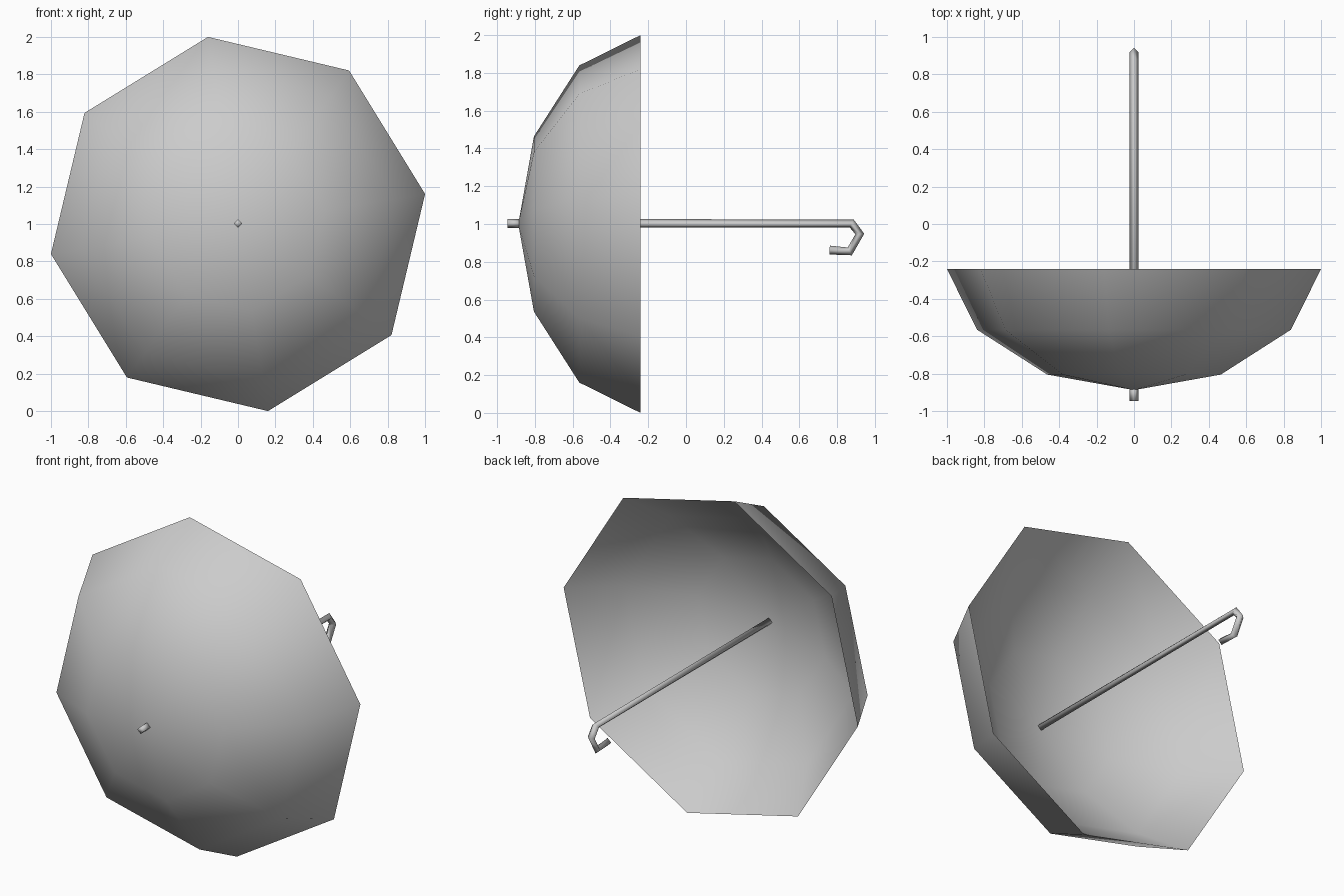
import bpy, bmesh, math
from mathutils import Vector

if "Cube" in bpy.data.objects:
    bpy.data.objects.remove(bpy.data.objects["Cube"])

grey = bpy.data.materials.new("plain grey")
grey.diffuse_color = (0.6, 0.6, 0.6, 1)
grey.use_nodes = True
grey.node_tree.nodes["Principled BSDF"].inputs["Base Color"].default_value = grey.diffuse_color


def finish(name, bm):
    mesh = bpy.data.meshes.new(name)
    bm.to_mesh(mesh)
    bm.free()
    mesh.materials.append(grey)
    for p in mesh.polygons:
        p.use_smooth = True
    obj = bpy.data.objects.new(name, mesh)
    bpy.context.collection.objects.link(obj)
    return obj


def tube(name, path, radius):
    """Four-sided tube with closed ends along a path of (y, z) points at x = 0."""
    pts = [Vector((0, y, z)) for y, z in path]
    bm = bmesh.new()
    side = Vector((1, 0, 0))
    rings = []
    for i, p in enumerate(pts):
        a = (p - pts[i - 1]).normalized() if i else (pts[1] - p).normalized()
        b = (pts[i + 1] - p).normalized() if i < len(pts) - 1 else a
        up = side.cross((a + b).normalized())
        rings.append([bm.verts.new(p + radius * d) for d in (side, up, -side, -up)])
    for r, s in zip(rings, rings[1:]):
        for k in range(4):
            bm.faces.new((r[k], r[(k + 1) % 4], s[(k + 1) % 4], s[k]))
    bm.faces.new(rings[0])
    bm.faces.new(rings[-1])
    bmesh.ops.recalc_face_normals(bm, faces=bm.faces)
    return finish(name, bm)


def dome(name, profile, apex_y, facing):
    """Eight-sided open dome from (radius, y) rings; facing 1 is outward, -1 inward."""
    sides, turn = 8, math.radians(9.1)
    bm = bmesh.new()
    rings = [[bm.verts.new((r * math.cos(turn + k * math.tau / sides), y,
                            1 + r * math.sin(turn + k * math.tau / sides)))
              for k in range(sides)] for r, y in profile]
    apex = bm.verts.new((0, apex_y, 1))
    for k in range(sides):
        n = (k + 1) % sides
        for a, b in zip(rings, rings[1:]):
            bm.faces.new((a[k], a[n], b[n], b[k]))
        bm.faces.new((rings[-1][k], rings[-1][n], apex))
    bm.normal_update()
    for f in bm.faces:
        if facing * f.normal.dot(f.calc_center_median() - Vector((0, -0.1, 1))) < 0:
            f.normal_flip()
    return finish(name, bm)


# Canopy: outer skin, and a lining that thickens away from the thin rim
rim = (1.013, -0.24)
dome("canopy_outside", [rim, (0.85, -0.565), (0.47, -0.805)], -0.888, 1)
dome("canopy_lining", [rim, (0.79, -0.515), (0.44, -0.73)], -0.808, -1)

# Front tip, then the shaft with its hooked handle
tube("tip", [(-0.945, 1.003), (-0.87, 1.003)], 0.0235)
tube("shaft_and_hook", [(-0.82, 1.003), (0.877, 1.003), (0.92, 0.947),
                        (0.867, 0.855), (0.76, 0.862)], 0.0235)
